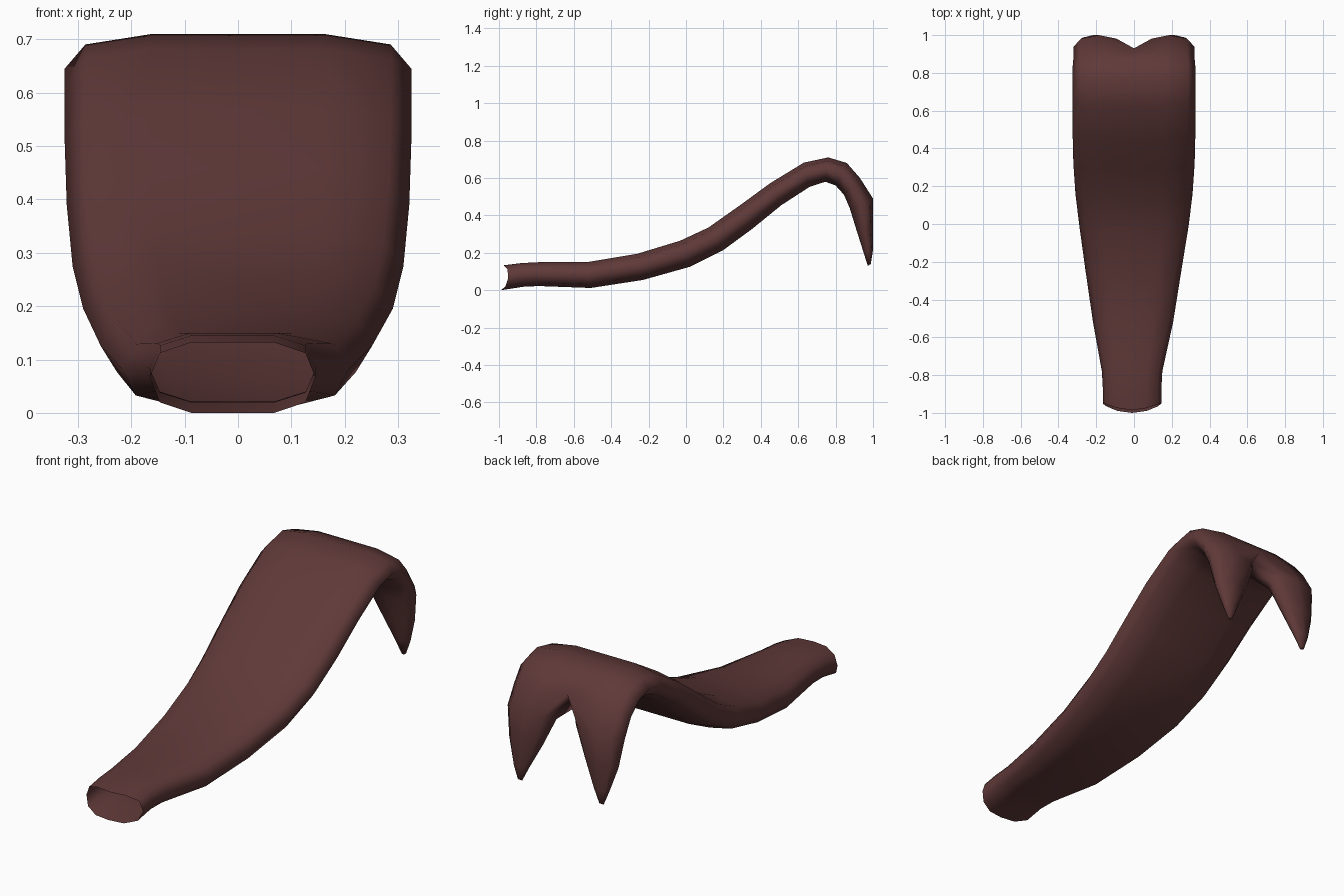
import bpy, bmesh
from mathutils import Vector

if "Cube" in bpy.data.objects:
    bpy.data.objects.remove(bpy.data.objects["Cube"])

mat = bpy.data.materials.new("dark reddish brown")
mat.diffuse_color = (0.115, 0.041, 0.040, 1)
mat.use_nodes = True
mat.node_tree.nodes["Principled BSDF"].inputs["Base Color"].default_value = mat.diffuse_color

# Flattened 12-sided cross-section: u across, v through the thickness
U = [-1, -.88, -.5, 0, .5, .88, 1, .88, .5, 0, -.5, -.88]
V = [0, .7, 1, 1, 1, .7, 0, -.7, -1, -1, -1, -.7]
# 8-sided cross-section of the prongs
PU = [-.7, 0, .7, 1, .7, 0, -.7, -1]
PV = [.7, 1, .7, 0, -.7, -1, -.7, 0]

# Stations: x centre, half width, outer (y, z), inner (y, z)
BODY = [
    (-.010, .155, (-.985, .132), (-1.0, .0)),
    (-.010, .155, (-.88, .145), (-.86, .020)),
    (-.010, .160, (-.78, .150), (-.78, .022)),
    (-.005, .212, (-.53, .150), (-.51, .012)),
    (-.003, .254, (-.26, .195), (-.23, .055)),
    (0, .290, (-.03, .265), (.02, .125)),
    (0, .310, (.12, .335), (.20, .215)),
    (0, .321, (.29, .455), (.35, .325)),
    (0, .325, (.45, .572), (.51, .455)),
    (0, .325, (.63, .682), (.66, .552)),
    (0, .325, (.76, .710), (.745, .580)),
    (0, .325, (.86, .680), (.80, .560)),
    (0, .320, (.93, .600), (.845, .510)),
]
PRONG = [
    (.187, .134, (1.0, .490), (.875, .440)),
    (.208, .092, (1.0, .330), (.912, .320)),
    (.220, .043, (.999, .210), (.950, .200)),
    (.223, .012, (.988, .140), (.972, .130)),
]

bm = bmesh.new()


def ring(station, us, vs, side=1, scoop=0):
    xc, hw, o, i = station
    o, i = Vector(o), Vector(i)
    mid, half = (o + i) / 2, (o - i) / 2
    out = []
    for u, v in zip(us, vs):
        p = mid + half * v
        out.append(bm.verts.new((side * (xc + u * hw), p.x + scoop * u * u, p.y)))
    return out


def bridge(a, b):
    n = len(a)
    for k in range(n):
        bm.faces.new((a[k], a[(k + 1) % n], b[(k + 1) % n], b[k]))


# Curved body, open at the front with a scooped rim
prev = ring(BODY[0], U, V, scoop=.042)
for s in BODY[1:]:
    cur = ring(s, U, V)
    bridge(prev, cur)
    prev = cur

# Forked end: two tapering prongs that share the crotch edge
crotch = bm.verts.new((prev[3].co + prev[9].co) / 2)
for side, ids in ((1, (3, 4, 5, 6, 7, 8, 9)), (-1, (3, 2, 1, 0, 11, 10, 9))):
    a = [prev[k] for k in ids] + [crotch]
    for s in PRONG:
        b = ring(s, PU, PV, side)
        bridge(a, b)
        a = b
    bm.faces.new(a)

bmesh.ops.recalc_face_normals(bm, faces=bm.faces)
for f in bm.faces:
    f.smooth = True
me = bpy.data.meshes.new("forked_tongue")
bm.to_mesh(me)
bm.free()
me.materials.append(mat)
bpy.context.collection.objects.link(bpy.data.objects.new("forked_tongue", me))
